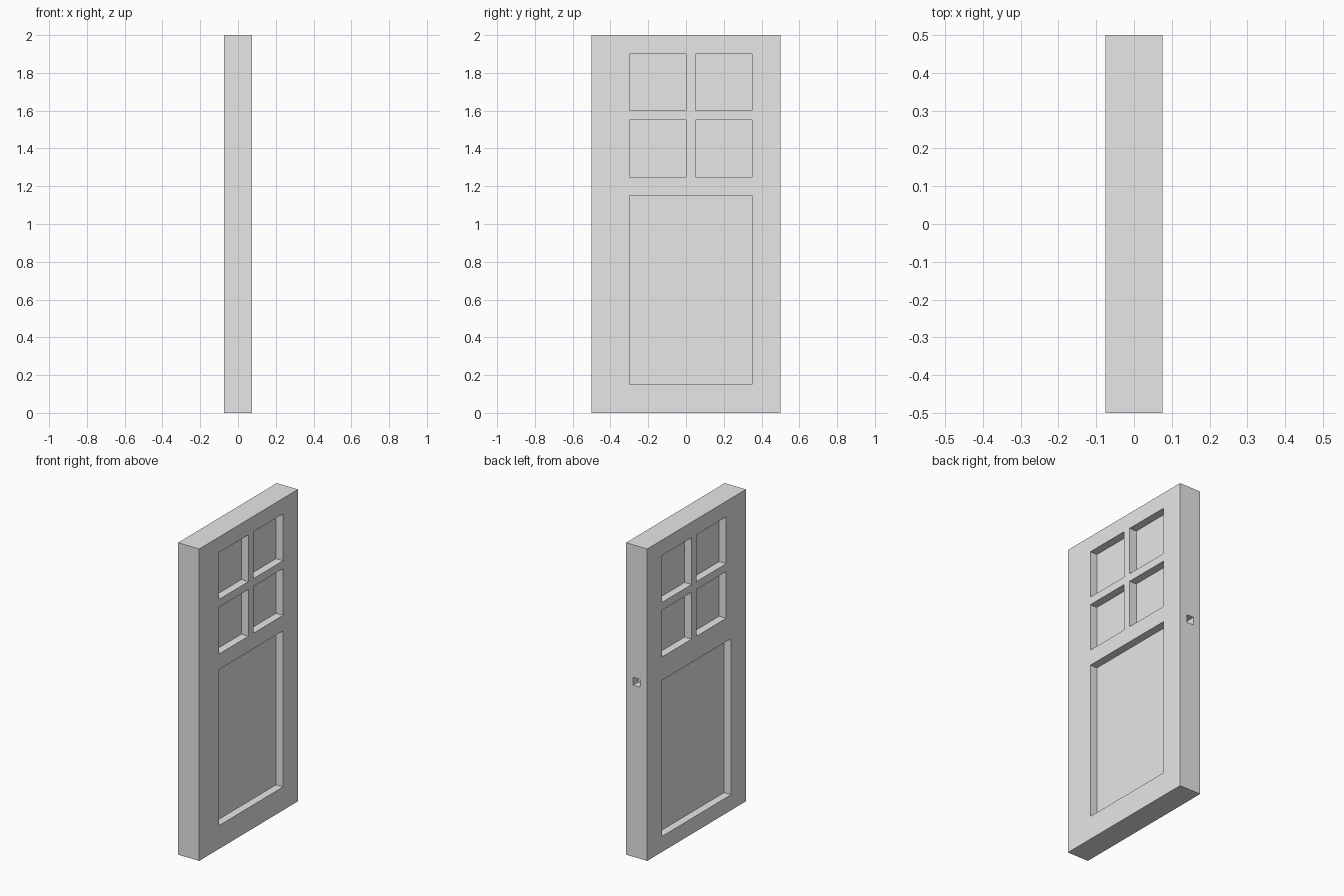
import bpy
import bmesh
from mathutils import Matrix, Vector

if "Cube" in bpy.data.objects:
    bpy.data.objects.remove(bpy.data.objects["Cube"], do_unlink=True)

HALF_THICK = 0.075   # half the door thickness
CORE = 0.025         # half the thickness left behind the recesses
OUT = 0.1            # cutters reach past the surface

paint = bpy.data.materials.new("light_grey")
paint.use_nodes = True
grey = (0.8, 0.8, 0.8, 1)
paint.diffuse_color = grey
paint.node_tree.nodes["Principled BSDF"].inputs["Base Color"].default_value = grey


def add_box(bm, x, y, z):
    """Add a box given its (min, max) range on each axis."""
    lo, hi = (Vector(v) for v in zip(x, y, z))
    place = Matrix.Translation((lo + hi) / 2) @ Matrix.Diagonal((*(hi - lo), 1))
    bmesh.ops.create_cube(bm, size=1, matrix=place)


def make_object(name, boxes):
    bm = bmesh.new()
    for box in boxes:
        add_box(bm, *box)
    mesh = bpy.data.meshes.new(name)
    bm.to_mesh(mesh)
    bm.free()
    mesh.materials.append(paint)
    obj = bpy.data.objects.new(name, mesh)
    bpy.context.collection.objects.link(obj)
    return obj


# Door slab
door = make_object("door", [((-HALF_THICK, HALF_THICK), (-0.5, 0.5), (0, 2))])

# Four window recesses and one large panel recess on each side
right_side, left_side = (CORE, OUT), (-OUT, -CORE)
recesses = [(side, (y, y + 0.3), (z, z + 0.3))
            for side in (right_side, left_side)
            for y in (-0.3, 0.05)
            for z in (1.25, 1.6)]
recesses.append((right_side, (-0.3, 0.35), (0.15, 1.15)))
recesses.append((left_side, (-0.35, 0.35), (0.1, 1.1)))

# Latch hole in the edge
recesses.append(((-CORE, CORE), (0.45, 0.55), (1.1, 1.15)))

cutter = make_object("recess_cutter", recesses)
cutter.hide_render = True
cut = door.modifiers.new("recesses", 'BOOLEAN')
cut.operation = 'DIFFERENCE'
cut.solver = 'EXACT'
cut.object = cutter

# Bake the cuts into the door and drop the cutter
bpy.context.view_layer.update()
evaluated = door.evaluated_get(bpy.context.evaluated_depsgraph_get())
carved = bpy.data.meshes.new_from_object(evaluated)
door.modifiers.clear()
door.data = carved
bpy.data.objects.remove(cutter, do_unlink=True)
